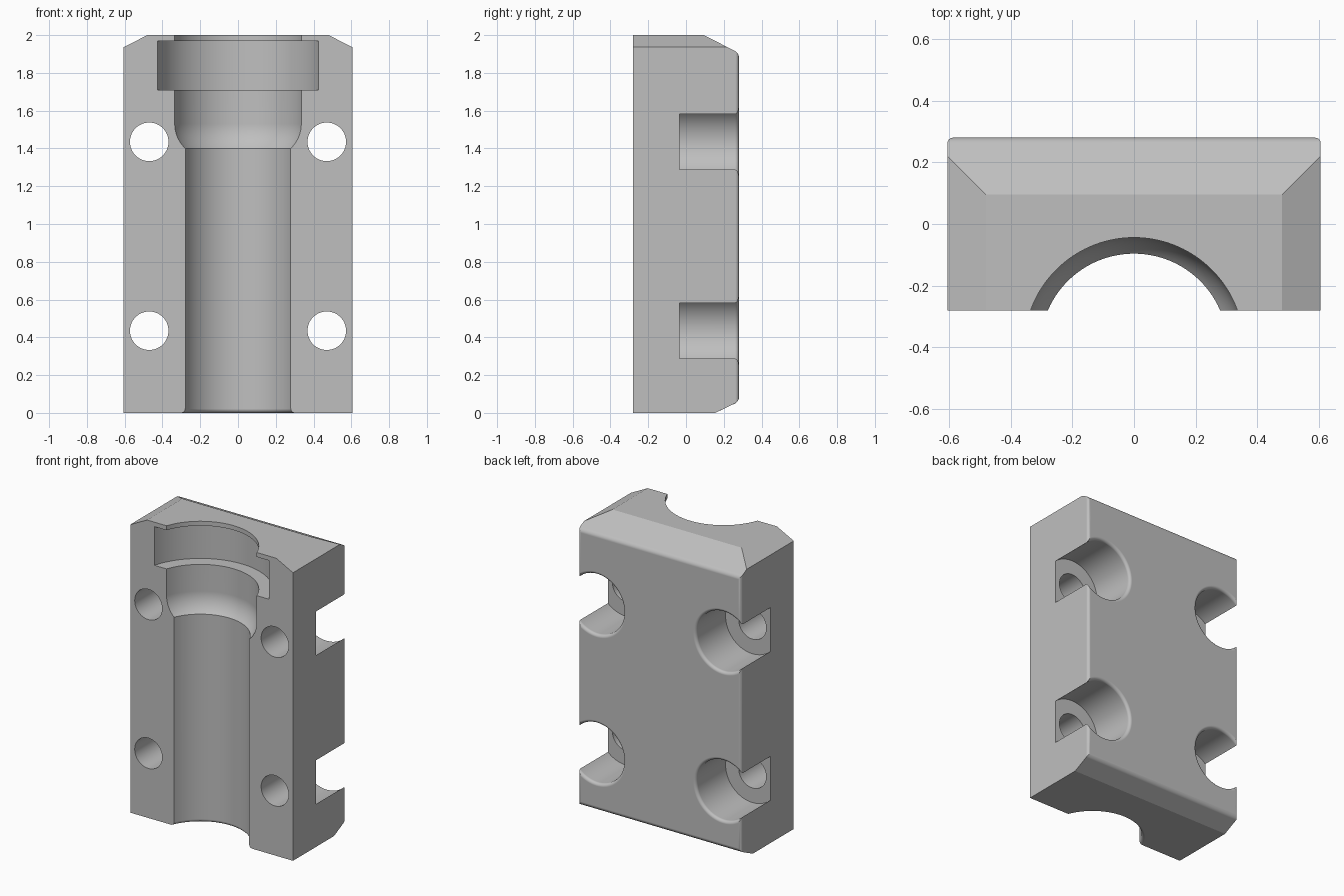
import bpy, bmesh, math
from mathutils import Matrix, Vector

cube = bpy.data.objects.get("Cube")
if cube:
    bpy.data.objects.remove(cube, do_unlink=True)

W, D = 0.605, 0.28          # half width, half depth
FILLET = 0.02

grey = bpy.data.materials.new("grey plastic")
grey.use_nodes = True
colour = (0.52, 0.52, 0.52, 1)
grey.diffuse_color = colour
grey.node_tree.nodes["Principled BSDF"].inputs["Base Color"].default_value = colour


def finish(name, bm):
    bmesh.ops.recalc_face_normals(bm, faces=bm.faces)
    mesh = bpy.data.meshes.new(name)
    bm.to_mesh(mesh)
    bm.free()
    mesh.materials.append(grey)
    obj = bpy.data.objects.new(name, mesh)
    bpy.context.collection.objects.link(obj)
    return obj


def lathe(name, profile, matrix, steps=96):
    """Solid of revolution from (radius, height) points, capped at both ends."""
    bm = bmesh.new()
    rings = []
    for r, h in profile:
        angles = [2 * math.pi * i / steps for i in range(steps)]
        rings.append([bm.verts.new((r * math.cos(a), r * math.sin(a), h)) for a in angles])
    for low, high in zip(rings, rings[1:]):
        for i in range(steps):
            j = (i + 1) % steps
            bm.faces.new((low[i], low[j], high[j], high[i]))
    bm.faces.new(rings[0])
    bm.faces.new(rings[-1])
    bm.transform(matrix)
    obj = finish(name, bm)
    obj.hide_render = True
    return obj


def arc(cr, ch, radius, start, end, n=8):
    angles = [math.radians(start + (end - start) * i / n) for i in range(n + 1)]
    return [(cr + radius * math.cos(a), ch + radius * math.sin(a)) for a in angles]


# Block: side profile extruded across the width
bm = bmesh.new()
side = [(-D, 0), (0.155, 0), (D, 0.06), (D, 1.905), (0.095, 2), (-D, 2)]
face = bm.faces.new([bm.verts.new((-W, y, z)) for y, z in side])
new = bmesh.ops.extrude_face_region(bm, geom=[face])["geom"]
bmesh.ops.translate(bm, vec=(2 * W, 0, 0),
                    verts=[v for v in new if isinstance(v, bmesh.types.BMVert)])
bmesh.ops.recalc_face_normals(bm, faces=bm.faces)

# Sloping top corners on both sides
for s in (-1, 1):
    cut = bmesh.ops.bisect_plane(
        bm, geom=bm.verts[:] + bm.edges[:] + bm.faces[:], clear_outer=True,
        plane_co=(s * 0.48, 0, 2), plane_no=Vector((s * 0.064, 0, 0.125)).normalized())
    rim = [e for e in cut["geom_cut"] if isinstance(e, bmesh.types.BMEdge)]
    bmesh.ops.holes_fill(bm, edges=rim, sides=0)

# Rounded border of the back face
back_edges = [e for e in bm.edges if all(abs(v.co.y - D) < 1e-4 for v in e.verts)]
bmesh.ops.bevel(bm, geom=back_edges, offset=FILLET, offset_type='OFFSET',
                segments=5, profile=0.5, affect='EDGES', clamp_overlap=True)
block = finish("clamp_block", bm)

# Stepped central bore, with a rounded mouth, flared neck and collar groove
R, NECK, COLLAR, LIP = 0.304, 0.356, 0.442, 0.022
bore = [(R + LIP, -0.1)]
bore += arc(R + LIP, LIP, LIP, 270, 180)
bore += [(r, z) for r, z in arc(NECK - 0.188, 1.53, 0.188, -43.7, 0, 12)]
bore += [(NECK, 1.71), (COLLAR, 1.71), (COLLAR, 1.97), (NECK, 1.97), (NECK, 2.1)]
cutters = [lathe("bore_cutter", bore, Matrix.Translation((0, -0.40, 0)), 160)]

# Screw holes with wide counterbores that break out through the sides
HOLE, POCKET = 0.102, 0.2
screw = [(HOLE, -D - 0.1), (HOLE, -0.035), (POCKET, -0.035)]
screw += arc(POCKET + FILLET, D - FILLET, FILLET, 180, 90, 5)
screw += [(POCKET + FILLET, D + 0.1)]
turn = Matrix.Rotation(math.radians(-90), 4, 'X')
for x in (-0.47, 0.47):
    for z in (0.435, 1.435):
        cutters.append(lathe("screw_cutter", screw, Matrix.Translation((x, 0, z)) @ turn))

bpy.ops.object.select_all(action='DESELECT')
bpy.context.view_layer.objects.active = block
block.select_set(True)
for cutter in cutters:
    mod = block.modifiers.new("cut", 'BOOLEAN')
    mod.operation = 'DIFFERENCE'
    mod.solver = 'EXACT'
    mod.object = cutter
    bpy.ops.object.modifier_apply(modifier=mod.name)
    bpy.data.objects.remove(cutter, do_unlink=True)

# Smooth curves, crisp edges
bpy.ops.object.shade_smooth_by_angle(angle=math.radians(25))
normals = block.modifiers.new("flat faces", 'WEIGHTED_NORMAL')
normals.keep_sharp = True
